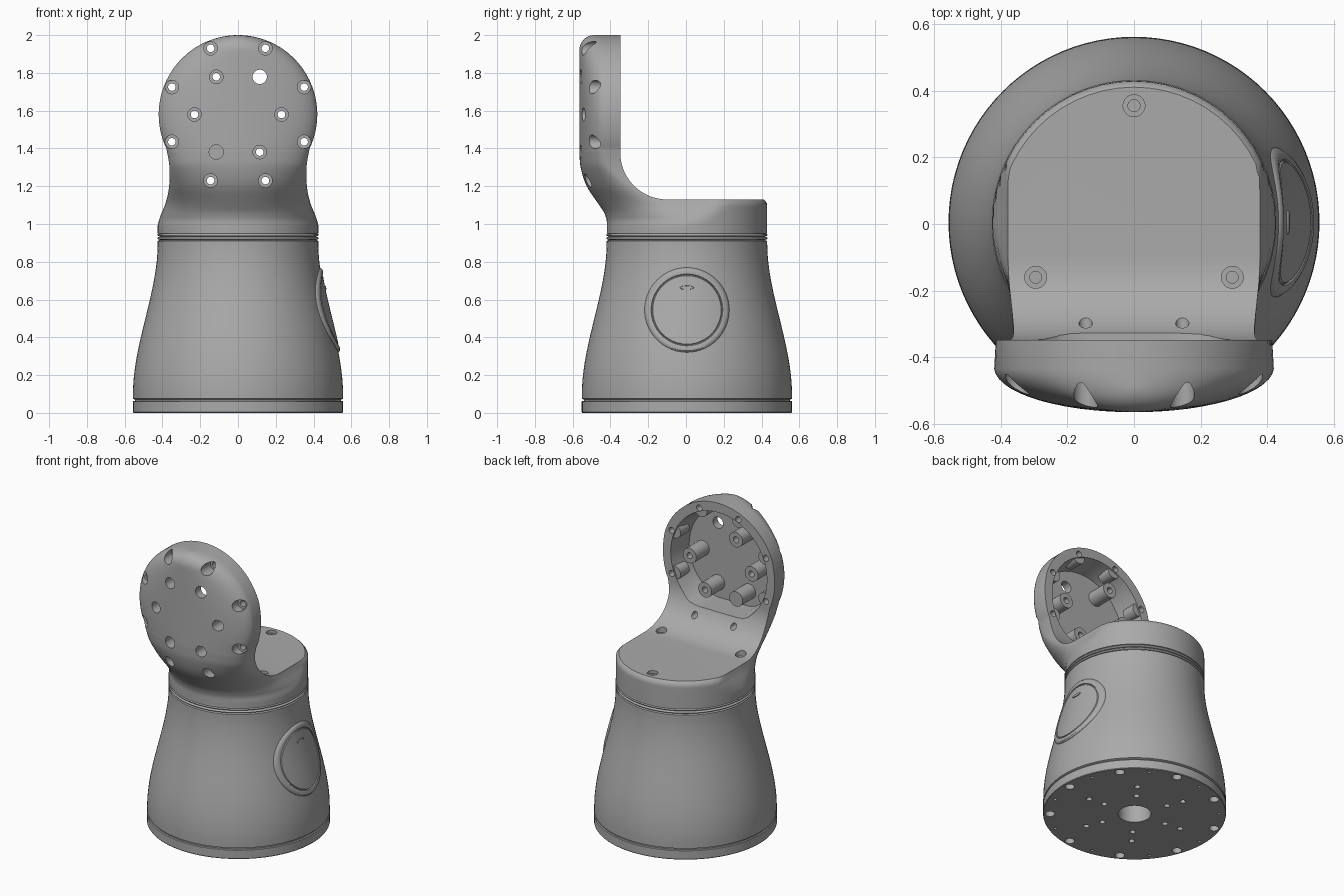
import bpy, bmesh
from math import sin, cos, pi, sqrt, radians, hypot
from mathutils import Matrix, Vector

if "Cube" in bpy.data.objects:
    bpy.data.objects.remove(bpy.data.objects["Cube"])

grey = bpy.data.materials.new("satin_grey")
grey.use_nodes = True
grey.diffuse_color = (0.4, 0.4, 0.4, 1)
grey.node_tree.nodes["Principled BSDF"].inputs["Base Color"].default_value = (0.4, 0.4, 0.4, 1)

Y0 = 0.005          # axis of the round body
HZ, HR = 1.58, 0.42  # centre height and radius of the mounting head
ALONG_Y = Matrix.Rotation(-pi / 2, 4, 'X')


def finish(bm, name):
    bmesh.ops.recalc_face_normals(bm, faces=bm.faces)
    mesh = bpy.data.meshes.new(name)
    bm.to_mesh(mesh)
    bm.free()
    mesh.materials.append(grey)
    ob = bpy.data.objects.new(name, mesh)
    bpy.context.collection.objects.link(ob)
    return ob


def bridge(bm, a, b):
    """Join two closed rings; a ring of one vertex is a pole."""
    n = max(len(a), len(b))
    for i in range(n):
        j = (i + 1) % n
        quad = [a[i % len(a)], a[j % len(a)], b[j % len(b)], b[i % len(b)]]
        bm.faces.new(list(dict.fromkeys(quad)))


def spin(bm, profile, matrix=Matrix(), n=24, closed=False):
    """Surface of revolution from (radius, height) points."""
    rings = []
    for r, h in profile:
        count = n if r > 0 else 1
        rings.append([bm.verts.new(matrix @ Vector((r * cos(2 * pi * k / n), r * sin(2 * pi * k / n), h)))
                      for k in range(count)])
    for a, b in zip(rings, rings[1:] + (rings[:1] if closed else [])):
        bridge(bm, a, b)


def rod(bm, r, h0, h1, matrix, n=24):
    spin(bm, [(0, h0), (r, h0), (r, h1), (0, h1)], matrix, n)


def boolean(ob, bm, operation='DIFFERENCE'):
    tool = finish(bm, "cutter")
    tool.hide_render = True
    mod = ob.modifiers.new("cut", 'BOOLEAN')
    mod.operation, mod.solver, mod.object = operation, 'EXACT', tool
    bpy.context.view_layer.objects.active = ob
    bpy.ops.object.modifier_apply(modifier=mod.name)
    bpy.data.objects.remove(tool)


def curve(points, t):
    """Smooth interpolation through (t, value) points."""
    if t <= points[0][0]:
        return points[0][1]
    for i in range(len(points) - 1):
        (t0, a), (t1, b) = points[i], points[i + 1]
        if t <= t1:
            p, q = points[max(i - 1, 0)], points[min(i + 2, len(points) - 1)]
            d, u = t1 - t0, (t - t0) / (t1 - t0)
            ma, mb = (b - p[1]) / (t1 - p[0]) * d, (q[1] - a) / (q[0] - t0) * d
            return ((2 * u**3 - 3 * u**2 + 1) * a + (u**3 - 2 * u**2 + u) * ma
                    + (3 * u**2 - 2 * u**3) * b + (u**3 - u**2) * mb)
    return points[-1][1]


def body_radius(z):
    t = min(max((z - 0.1) / 0.8, 0), 1)
    return 0.556 - 0.131 * t * t * (3 - 2 * t)


centre = Matrix.Translation((0, Y0, 0))

# Base plate with bolt holes
bm = bmesh.new()
spin(bm, [(0.1, 0), (0.554, 0), (0.557, 0.004), (0.557, 0.06), (0.552, 0.064), (0.1, 0.064)], centre, 96, True)
base = finish(bm, "base_plate")
bm = bmesh.new()
for k in range(9):
    for turn, r in ((0, 0.03), (20, 0.01)):
        a = radians(40 * k + turn)
        rod(bm, r, -0.1, 0.05, Matrix.Translation((0.515 * cos(a), Y0 + 0.515 * sin(a), 0)), 16)
for k in range(6):
    for d in (0.22, 0.33):
        a = radians(53 + 60 * k)
        rod(bm, 0.018, -0.1, 0.05, Matrix.Translation((d * cos(a), Y0 + d * sin(a), 0)), 16)
boolean(base, bm)

# Flared body with a central bore
bm = bmesh.new()
side = [(body_radius(z), z) for z in [0.075 + 0.835 * k / 30 for k in range(31)]]
spin(bm, [(0, 0.6), (0.1, 0.6), (0.1, 0.062), (0.545, 0.062), (0.545, 0.07)] + side
     + [(0.415, 0.915), (0, 0.915)], centre, 96)
finish(bm, "body")

# Two beaded seal rings
bm = bmesh.new()
beads = [(0.414 + 0.013 * sqrt(sin(pi * k / 8)), z + 0.016 * k / 8) for z in (0.916, 0.934) for k in range(9)]
spin(bm, [(0, 0.912)] + [(0.414, 0.912)] + beads + [(0.414, 0.955), (0, 0.955)], centre, 96)
finish(bm, "seal_rings")


# Round push button that follows the body, on its left side
def patch(name, rings, z0, sy, sz):
    bm = bmesh.new()
    last = None
    for r, lift in rings:
        ring = []
        for k in range(64 if r else 1):
            a = 2 * pi * k / 64
            y, z = sy * r * cos(a), z0 + sz * r * sin(a)
            ring.append(bm.verts.new((sqrt(body_radius(z)**2 - y * y) + lift, y + Y0, z)))
        if last:
            bridge(bm, last, ring)
        last = ring
    return finish(bm, name)


patch("side_button", [(0.226, -0.01), (0.224, 0.002), (0.216, 0.01), (0.205, 0.013), (0.19, 0.01),
                      (0.187, 0.004), (0.184, 0.004), (0.181, 0.009), (0.14, 0.009),
                      (0.09, 0.009), (0.045, 0.009), (0, 0.009)], 0.545, 1, 1)
patch("button_marker", [(1, 0.008), (0.9, 0.014), (0.7, 0.014), (0, 0.014)], 0.663, 0.037, 0.011)

# Arm: lofted from the round collar into the upright head
WIDTH = [(1.0, 0.425), (1.05, 0.408), (1.1, 0.387), (1.17, 0.369), (1.25, 0.362), (1.32, 0.365), (1.4, 0.3795)]
FRONT = [(1.02, -0.42), (1.06, -0.434), (1.1, -0.46), (1.2, -0.526), (1.3, -0.558), (1.38, -0.565)]
MIDDLE = [(1.02, Y0), (1.1, -0.1), (1.2, -0.28), (1.3, -0.4), (1.38, -0.43)]
heights = [0.95 + 0.64 * k / 44 for k in range(45)]
heights += [HZ + HR * sin(radians(a)) for a in (4, 8, 12, 16, 20, 25, 30, 35, 40, 45, 50, 54, 58, 62, 66,
                                               70, 73, 76, 79, 82, 84, 86, 88, 89)]
bm = bmesh.new()
rows, N = [], 28
for z in heights:
    w = curve(WIDTH, z) if z < 1.4 else sqrt(HR**2 - (z - HZ)**2)
    yf, ym = curve(FRONT, z), curve(MIDDLE, z)
    if z > 1.92:
        yf = -0.485 - sqrt(max(0.08**2 - (z - 1.92)**2, 0))
    lip = min(max(z - 1.1, 0), 0.03)
    rb = 0.395 + sqrt(0.03**2 - lip**2)
    row = [(max(-w, min(w, rb * cos(pi * k / N))), Y0 + rb * sin(pi * k / N)) for k in range(N + 1)]
    row += [(-w * cos(pi * (k + 0.3) / (N - 0.4)), ym + (yf - ym) * sin(pi * (k + 0.3) / (N - 0.4)))
            for k in range(N)]
    rows.append([bm.verts.new((x, y, z)) for x, y in row])
for a, b in zip(rows, rows[1:]):
    bridge(bm, a, b)
bm.faces.new(rows[0])
bm.faces.new(rows[-1])
arm = finish(bm, "arm_and_head")

# Clear the space behind the head, with a rounded inner corner
bm = bmesh.new()
arc = [(-0.1 - 0.248 * cos(pi / 2 * k / 16), 1.378 - 0.248 * sin(pi / 2 * k / 16)) for k in range(17)]
outline = [(-0.348, 2.2)] + arc + [(0.7, 1.13), (0.7, 2.2)]
ends = [[bm.verts.new((x, y, z)) for y, z in outline] for x in (-0.7, 0.7)]
bridge(bm, *ends)
for end in ends:
    bm.faces.new(end)
boolean(arm, bm)

# Hollow in the back of the head
head = Matrix.Translation((0, 0, HZ)) @ ALONG_Y
bm = bmesh.new()
spin(bm, [(0, -0.505), (0.33, -0.505), (0.375, -0.25), (0, -0.25)], head, 64)
for v in bm.verts:
    v.co.z = max(v.co.z, 1.28)
boolean(arm, bm)


def on_head(r, degrees):
    a = radians(degrees)
    return Matrix.Translation((r * cos(a), 0, HZ + r * sin(a))) @ ALONG_Y


# Screw bosses inside the hollow
outer = [22.5 + 45 * k for k in range(8)]
inner = [60 * k for k in range(6)]
bm = bmesh.new()
for a in outer:
    if a not in (247.5, 292.5):
        rod(bm, 0.045, -0.45, -0.356, on_head(0.362, a))
for a in inner:
    if a != 60:
        rod(bm, 0.05, -0.515, -0.366, on_head(0.23, a))
boolean(arm, bm, 'UNION')

# Counterbored screw holes through the head
bm = bmesh.new()
for r, angles in ((0.379, outer), (0.23, inner)):
    for a in angles:
        m = on_head(r, a)
        if r < 0.3 and a == 60:
            rod(bm, 0.038, -0.7, -0.2, m)
        elif r < 0.3 and a == 240:
            rod(bm, 0.038, -0.7, -0.45, m)
        else:
            spin(bm, [(0, -0.7), (0.036, -0.7), (0.036, -0.45), (0.02, -0.45), (0.02, -0.2), (0, -0.2)], m)
# Screw holes in the collar top
for x, y in ((0, 0.355), (0.295, -0.16), (-0.295, -0.16)):
    spin(bm, [(0, 1.2), (0.033, 1.2), (0.033, 1.11), (0.018, 1.11), (0.018, 1.06), (0, 1.06)],
         Matrix.Translation((x, y, 0)))
boolean(arm, bm)

# Smooth shading with crisp edges
bpy.ops.object.select_all(action='DESELECT')
for ob in bpy.context.collection.objects:
    if ob.type == 'MESH' and grey.name in ob.data.materials:
        ob.select_set(True)
        bpy.context.view_layer.objects.active = ob
bpy.ops.object.shade_smooth_by_angle(angle=radians(32))
